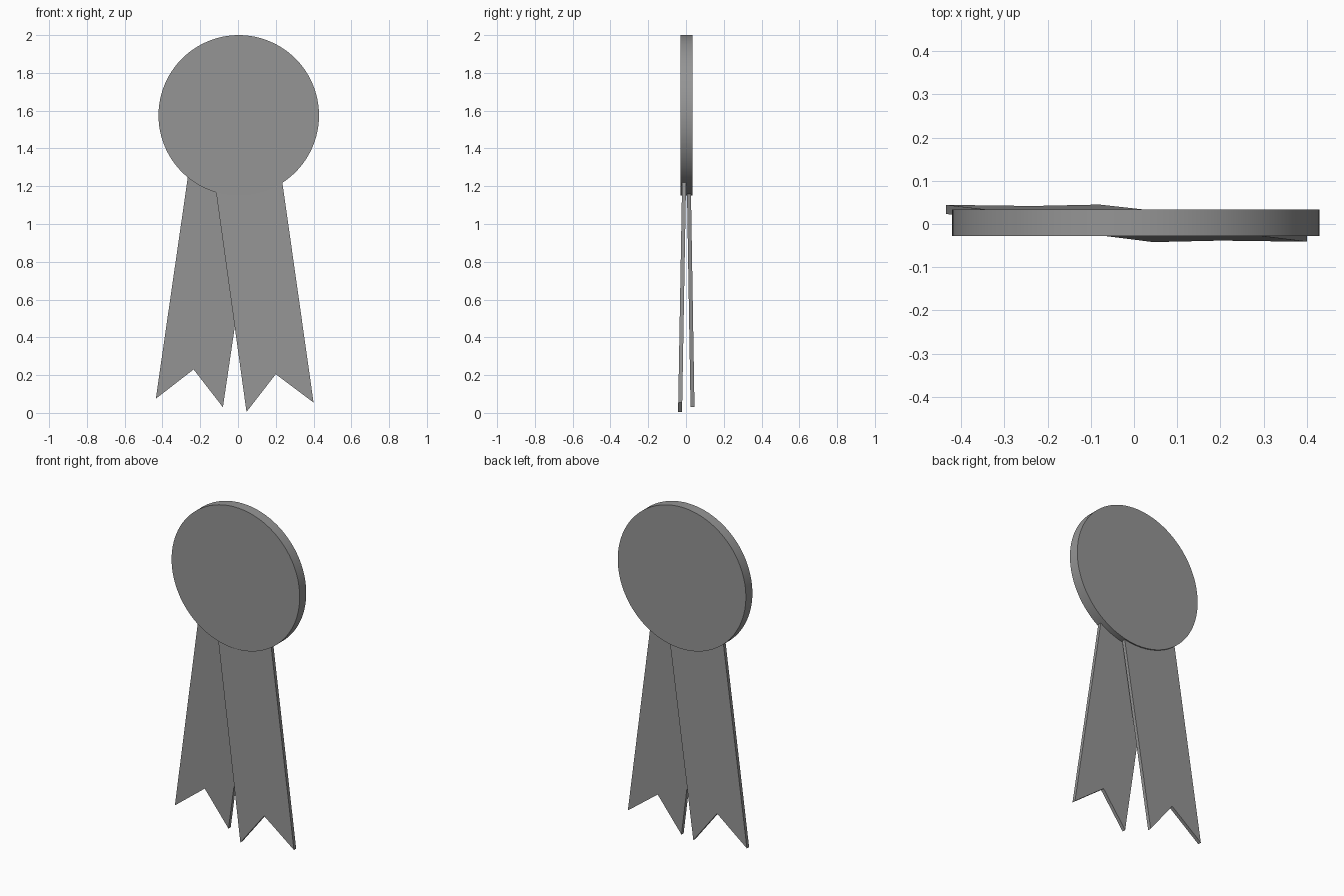
import bpy, bmesh, math
from mathutils import Matrix

if "Cube" in bpy.data.objects:
    bpy.data.objects.remove(bpy.data.objects["Cube"])

grey = bpy.data.materials.new("mid grey")
grey.diffuse_color = (0.3, 0.3, 0.3, 1)
grey.use_nodes = True
grey.node_tree.nodes["Principled BSDF"].inputs["Base Color"].default_value = grey.diffuse_color


def finish(name, bm):
    bmesh.ops.recalc_face_normals(bm, faces=bm.faces)
    mesh = bpy.data.meshes.new(name)
    bm.to_mesh(mesh)
    bm.free()
    mesh.materials.append(grey)
    obj = bpy.data.objects.new(name, mesh)
    bpy.context.collection.objects.link(obj)
    return obj


def ribbon(name, outline, y_base, lean, thickness=0.021):
    """Swallow-tailed strip that leans towards the disc as it rises."""
    bm = bmesh.new()
    front = [bm.verts.new((x, y_base + lean * z, z)) for x, z in outline]
    face = bm.faces.new(front)
    ext = bmesh.ops.extrude_face_region(bm, geom=[face], use_keep_orig=True)
    moved = [v for v in ext["geom"] if isinstance(v, bmesh.types.BMVert)]
    bmesh.ops.translate(bm, verts=moved, vec=(0, thickness, 0))
    return finish(name, bm)


# Round rosette disc, standing upright
bm = bmesh.new()
bmesh.ops.create_cone(
    bm, cap_ends=True, segments=96, radius1=0.425, radius2=0.425, depth=0.062,
    matrix=Matrix.Translation((0.004, 0.003, 1.575)) @ Matrix.Rotation(math.pi / 2, 4, "X"))
disc = finish("rosette_disc", bm)
bpy.context.view_layer.objects.active = disc
disc.select_set(True)
bpy.ops.object.shade_smooth_by_angle(angle=math.radians(30))

# Two notched tails, tucked into the disc and crossing below it
ribbon("rear_ribbon_tail",
       [(-0.222, 1.55), (-0.435, 0.075), (-0.235, 0.23), (-0.08, 0.03), (0.138, 1.50)],
       0.0245, -0.0165)
ribbon("front_ribbon_tail",
       [(0.188, 1.55), (0.40, 0.055), (0.20, 0.205), (0.045, 0.005), (-0.162, 1.50)],
       -0.042, 0.0175)
